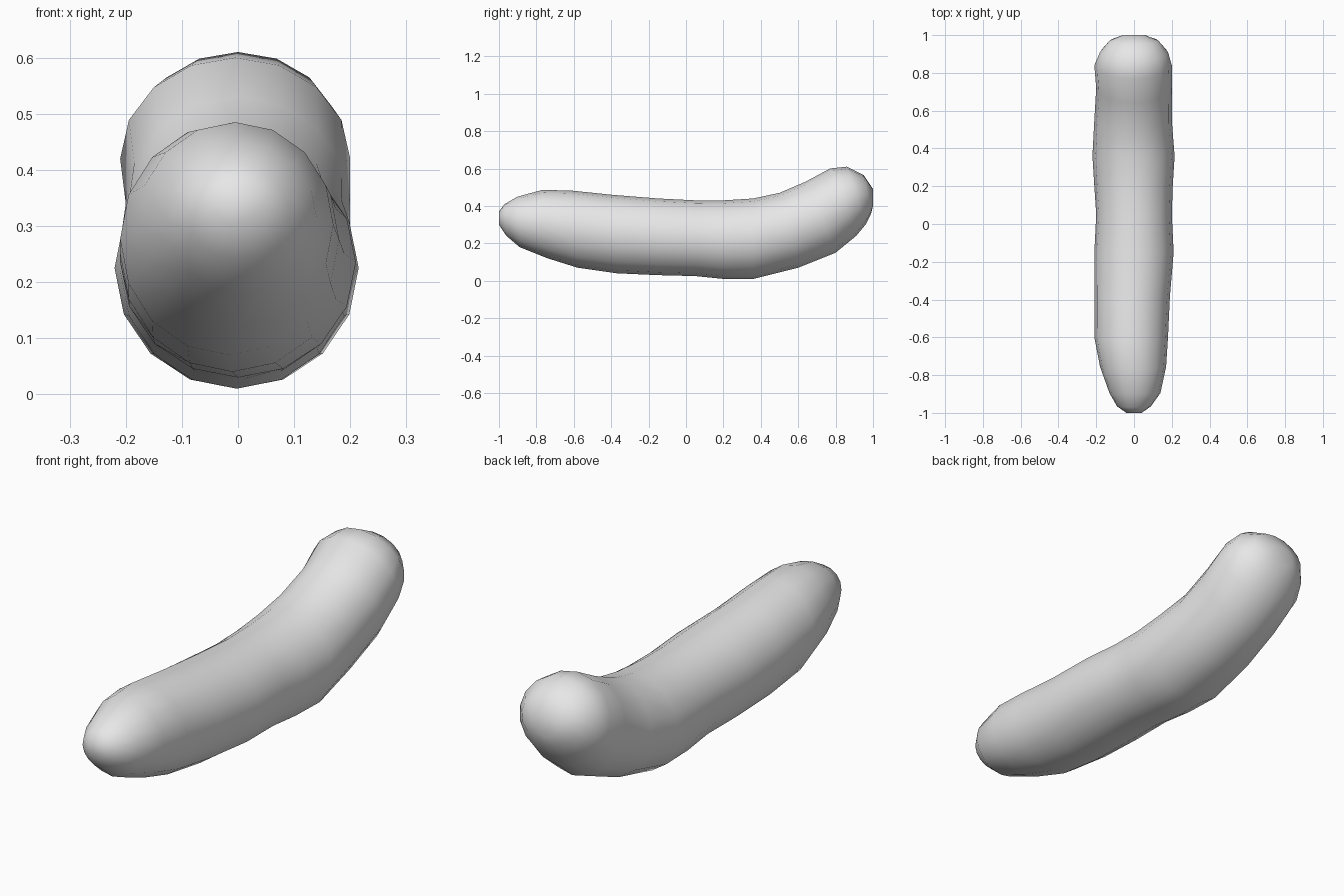
import bpy
import bmesh
import math
from mathutils import Vector

default = bpy.data.objects.get("Cube")
if default:
    bpy.data.objects.remove(default, do_unlink=True)

# Plain grey skin
skin = bpy.data.materials.new("plain_grey")
skin.use_nodes = True
grey = (0.8, 0.8, 0.8, 1)
skin.diffuse_color = grey
skin.node_tree.nodes["Principled BSDF"].inputs["Base Color"].default_value = grey

# Cross-sections: top y, top z, bottom y, bottom z, left x, right x
SECTIONS = [
    (-1.0, 0.37, -1.0, 0.30, 0.04, -0.04),
    (-0.97, 0.41, -0.96, 0.24, 0.09, -0.09),
    (-0.90, 0.45, -0.89, 0.18, 0.14, -0.13),
    (-0.77, 0.485, -0.74, 0.12, 0.17, -0.18),
    (-0.62, 0.483, -0.58, 0.07, 0.18, -0.21),
    (-0.40, 0.46, -0.37, 0.04, 0.19, -0.21),
    (-0.15, 0.44, -0.15, 0.03, 0.21, -0.21),
    (0.05, 0.43, 0.05, 0.025, 0.20, -0.20),
    (0.20, 0.43, 0.20, 0.01, 0.205, -0.21),
    (0.36, 0.44, 0.36, 0.01, 0.215, -0.22),
    (0.50, 0.47, 0.60, 0.07, 0.20, -0.21),
    (0.64, 0.53, 0.80, 0.15, 0.20, -0.20),
    (0.77, 0.60, 0.91, 0.24, 0.20, -0.21),
    (0.86, 0.61, 0.96, 0.30, 0.18, -0.18),
    (0.95, 0.565, 0.99, 0.36, 0.13, -0.13),
    (1.0, 0.49, 1.0, 0.40, 0.06, -0.06),
]
SIDES = 16

# Curved rounded body, lofted through the tilted sections
bm = bmesh.new()
rings = []
for ty, tz, by, bz, left, right in SECTIONS:
    top, bottom = Vector((0, ty, tz)), Vector((0, by, bz))
    middle, up = (top + bottom) / 2, (top - bottom) / 2
    middle.x = (left + right) / 2
    side = Vector(((left - right) / 2, 0, 0))
    angles = [math.tau * i / SIDES for i in range(SIDES)]
    rings.append([bm.verts.new(middle + up * math.cos(a) + side * math.sin(a))
                  for a in angles])

for near, far in zip(rings, rings[1:]):
    for i in range(SIDES):
        j = (i + 1) % SIDES
        bm.faces.new((near[i], near[j], far[j], far[i]))
for end in (rings[0], rings[-1]):
    bm.faces.new(end)
bmesh.ops.recalc_face_normals(bm, faces=bm.faces)

mesh = bpy.data.meshes.new("curved_body")
bm.to_mesh(mesh)
bm.free()
mesh.materials.append(skin)
for face in mesh.polygons:
    face.use_smooth = True
body = bpy.data.objects.new("curved_body", mesh)
bpy.context.collection.objects.link(body)
